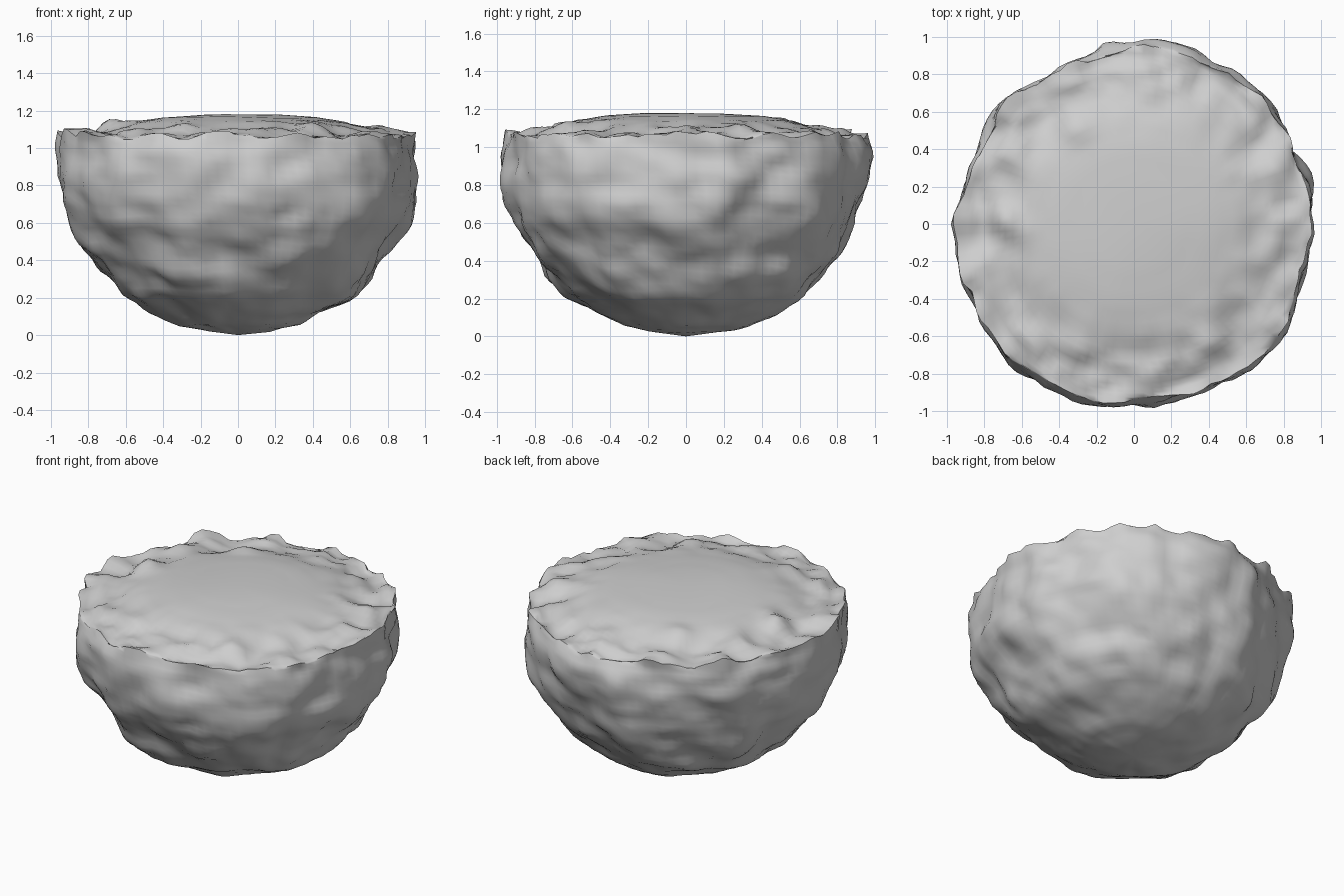
import bpy, bmesh, math
from mathutils import Vector, noise

cube = bpy.data.objects.get("Cube")
if cube:
    bpy.data.objects.remove(cube, do_unlink=True)

SEGMENTS = 112
# Radius and height down the rough bowl side, starting at the rim
SIDE = [(.95, 1.07), (.965, .98), (.97, .85), (.95, .72), (.905, .6), (.825, .46),
        (.74, .34), (.63, .22), (.47, .125), (.33, .06), (.17, .025)]
# Radius and height across the gently domed top, starting next to the rim
TOP = [(.88, 1.065), (.8, 1.075), (.7, 1.1), (.58, 1.138), (.42, 1.163), (.22, 1.175)]
# Relative width of the outline, evenly spaced around from the left side
OUTLINE = [1, 1, 1.02, 1, .985, .965, .975, .975, .985, 1, 1.03, 1.025, 1, 1.01, 1.02, .99]
# Centres of the small mounds inside the rim
MOUNDS = [(-.3, .53), (-.7, .02), (-.65, .35), (-.3, -.66), (.38, -.65), (.79, .3), (.82, .02)]


def resample(points, steps):
    """Subdivide a profile evenly between its points."""
    out = []
    for (r0, z0), (r1, z1) in zip(points, points[1:]):
        for i in range(steps):
            t = i / steps
            out.append((r0 + (r1 - r0) * t, z0 + (z1 - z0) * t))
    return out + [points[-1]]


def lumps(p, size):
    return noise.noise(p / size + Vector((7.3, 2.1, 4.6)))


def outline(a):
    """Blend the outline widths around the boulder."""
    i, t = divmod(a / math.tau * len(OUTLINE), 1)
    t = t * t * (3 - 2 * t)
    i = int(i)
    return OUTLINE[i] * (1 - t) + OUTLINE[(i + 1) % len(OUTLINE)] * t


def rough_side(p):
    """Push the side in and out with broad lumps and finer chips."""
    out = Vector((p.x, p.y, (p.z - 1) * .9)).normalized()
    fade = min(1, .3 + p.z * 2)
    push = .045 * lumps(p, .32) + .035 * lumps(p, .17) + .012 * lumps(p, .08)
    return p + out * push * fade


def rough_top(p):
    """Keep the middle smooth and raise small mounds towards the rim."""
    edge = min(1, max(0, (p.xy.length - .5) / .3))
    lift = edge * (.055 * lumps(p, .17) + .02 * lumps(p, .08)) + .008 * lumps(p, .4)
    for x, y in MOUNDS:
        lift += .035 * math.exp(-((p.x - x) ** 2 + (p.y - y) ** 2) / .006)
    return p + Vector((0, 0, lift))


def ring(bm, r, z, shape):
    verts = []
    for i in range(SEGMENTS):
        a = math.tau * i / SEGMENTS
        wide = 1 + (outline(a) - 1) * min(1, z / .5)
        p = Vector((r * wide * math.cos(a), r * wide * math.sin(a), z))
        verts.append(bm.verts.new(shape(p)))
    return verts


bm = bmesh.new()
side = resample(SIDE, 4)
top = resample([SIDE[0]] + TOP, 3)[1:]

# The rim shares the roughness of the top and the side, so they meet cleanly
rings = [ring(bm, r, z, rough_top) for r, z in reversed(top)]
rings.append(ring(bm, *SIDE[0], lambda p: rough_side(rough_top(p))))
rings += [ring(bm, r, z, rough_side) for r, z in side[1:]]

for a, b in zip(rings, rings[1:]):
    for i in range(SEGMENTS):
        j = (i + 1) % SEGMENTS
        bm.faces.new((a[i], b[i], b[j], a[j]))

# Close the crown and the underside with fans
for loop, z in ((rings[0], 1.18), (rings[-1], 0)):
    centre = bm.verts.new((0, 0, z))
    for i in range(SEGMENTS):
        bm.faces.new((centre, loop[i], loop[(i + 1) % SEGMENTS]))
bmesh.ops.recalc_face_normals(bm, faces=bm.faces)

mesh = bpy.data.meshes.new("half_boulder")
bm.to_mesh(mesh)
bm.free()
boulder = bpy.data.objects.new("half_boulder", mesh)
bpy.context.collection.objects.link(boulder)

# Plain grey stone
stone = bpy.data.materials.new("grey_stone")
stone.use_nodes = True
grey = (.62, .62, .62, 1)
stone.diffuse_color = grey
stone.node_tree.nodes["Principled BSDF"].inputs["Base Color"].default_value = grey
mesh.materials.append(stone)

bpy.context.view_layer.objects.active = boulder
boulder.select_set(True)
bpy.ops.object.shade_smooth_by_angle(angle=math.radians(50))
